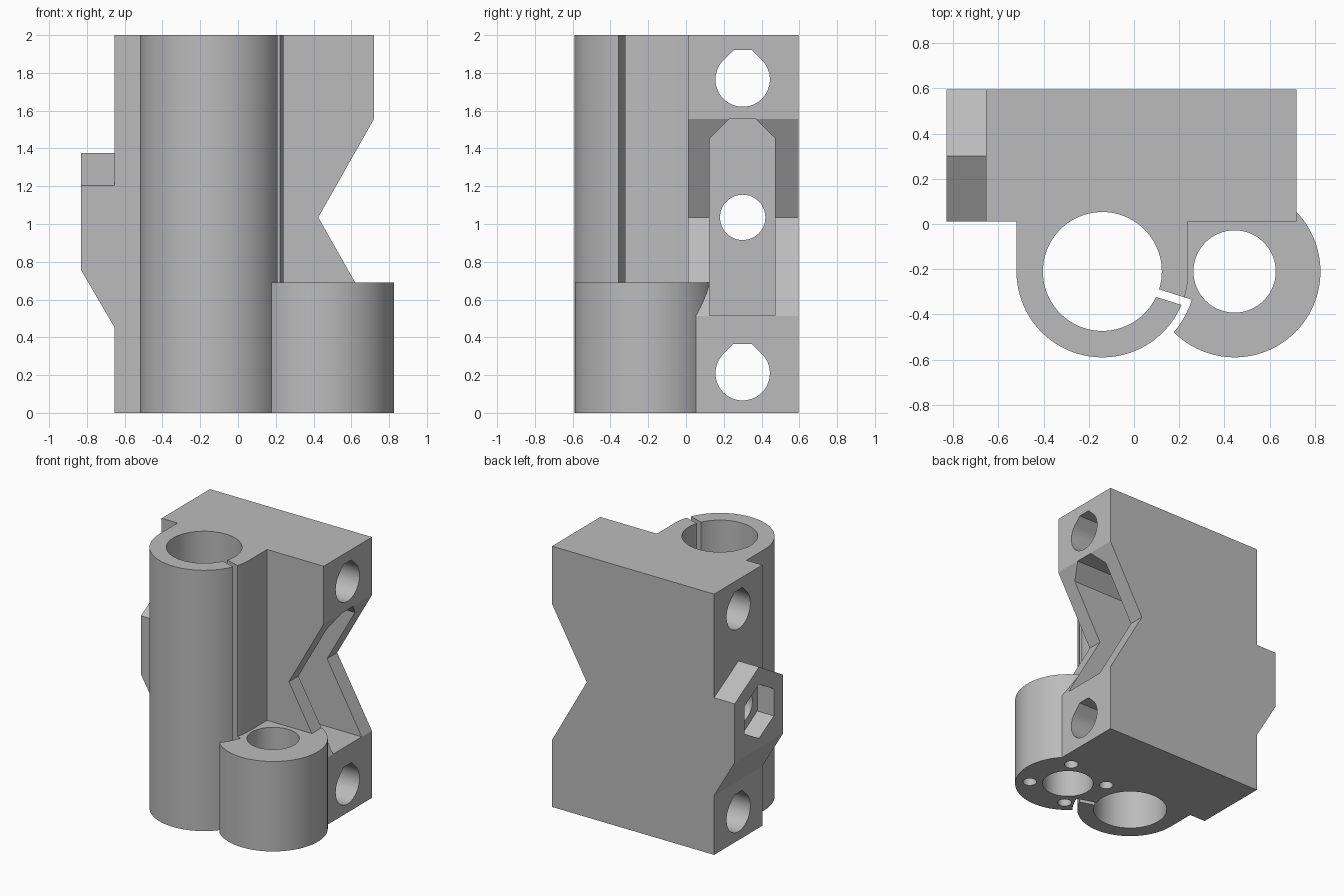
import bpy, bmesh
from math import sin, cos, radians

old = bpy.data.objects.get("Cube")
if old:
    bpy.data.objects.remove(old, do_unlink=True)

grey = bpy.data.materials.new("plain grey")
grey.use_nodes = True
grey.diffuse_color = (0.5, 0.5, 0.5, 1)
grey.node_tree.nodes["Principled BSDF"].inputs["Base Color"].default_value = (0.5, 0.5, 0.5, 1)


def prism(name, profile, axis, lo, hi):
    """Extrude a closed 2D profile along an axis from lo to hi."""
    place = {"x": lambda u, v, w: (w, u, v),
             "y": lambda u, v, w: (u, w, v),
             "z": lambda u, v, w: (u, v, w)}[axis]
    bm = bmesh.new()
    a = [bm.verts.new(place(u, v, lo)) for u, v in profile]
    b = [bm.verts.new(place(u, v, hi)) for u, v in profile]
    bm.faces.new(a)
    bm.faces.new(b)
    for i in range(len(a)):
        j = (i + 1) % len(a)
        bm.faces.new((a[i], a[j], b[j], b[i]))
    bmesh.ops.recalc_face_normals(bm, faces=bm.faces)
    mesh = bpy.data.meshes.new(name)
    bm.to_mesh(mesh)
    bm.free()
    mesh.materials.append(grey)
    obj = bpy.data.objects.new(name, mesh)
    bpy.context.collection.objects.link(obj)
    return obj


def arc(cu, cv, r, start=0, end=360, n=96):
    """Points on an arc; a full circle drops its repeated last point."""
    count = n if end - start == 360 else n + 1
    angles = [radians(start + (end - start) * i / n) for i in range(count)]
    return [(cu + r * cos(t), cv + r * sin(t)) for t in angles]


def rect(u0, v0, u1, v1):
    return [(u0, v0), (u1, v0), (u1, v1), (u0, v1)]


def combine(target, tool, operation="DIFFERENCE"):
    mod = target.modifiers.new(tool.name, "BOOLEAN")
    mod.operation = operation
    mod.solver = "EXACT"
    mod.object = tool
    bpy.context.view_layer.objects.active = target
    bpy.ops.object.modifier_apply(modifier=mod.name)
    bpy.data.objects.remove(tool, do_unlink=True)


HEIGHT = 2.0
MID_Y, MID_Z = 0.3, 1.035
FRONT, BACK, LEFT, RIGHT = 0.01, 0.595, -0.655, 0.72
BX, RX, CY, OUTER = -0.14, 0.445, -0.21, 0.38

# Main block with a V notch in one end
body = prism("carriage_end_block", rect(LEFT, FRONT, RIGHT, BACK), "z", 0, HEIGHT)
combine(body, prism("notch", [(0.425, MID_Z), (0.776, 1.655), (0.776, 0.415)], "y", -0.2, 0.8))

# Pointed nut housing with a sloping underside
nut = prism("nut_housing", [(FRONT, 0.3), (BACK, 0.3), (BACK, 1.205),
                            (MID_Y, 1.375), (FRONT, 1.205)], "x", -0.83, -0.5)
combine(nut, prism("under_slope", [(-0.9, 0.875), (-0.48, 0.155), (-0.9, 0.155)], "y", -0.2, 0.8))
combine(body, nut, "UNION")

# Tall bearing holder
holder = [(-0.52, 0.1)] + arc(BX, CY, OUTER, 180, 360) + [(0.24, 0.1)]
combine(body, prism("bearing_holder", holder, "z", 0, HEIGHT), "UNION")

# Short screw-nut boss, kept clear of the flexible holder wall
boss = prism("nut_boss", arc(RX, CY, OUTER), "z", 0, 0.69)
combine(boss, prism("clearance", [(BX, CY)] + arc(BX, CY, 0.415, -80, -17.5, 32), "z", -0.1, 0.8))
lower = prism("holder_wall", arc(BX, CY, OUTER), "z", 0, 0.69)
combine(boss, lower, "UNION")
combine(body, boss, "UNION")

# Vertical bores and the clamp slit
combine(body, prism("bearing_bore", arc(BX, CY, 0.263), "z", -0.1, 2.1))
combine(body, prism("boss_bore", arc(RX, CY, 0.182), "z", -0.1, 0.8))
t = radians(-17.5)
slit = [(BX + d * cos(t) + s * sin(t), CY + d * sin(t) - s * cos(t))
        for d, s in rect(0.2, 0, 0.415, 0.036)]
combine(body, prism("clamp_slit", slit, "z", -0.1, 2.1))

# Blind screw holes under the boss
for k in range(4):
    a = radians(55 + 90 * k)
    hole = arc(RX + 0.276 * cos(a), CY + 0.276 * sin(a), 0.05, n=24)
    combine(body, prism("screw_hole", hole, "z", -0.1, 0.35))

# Horizontal rod holes with flattened tops
for z in (0.21, 1.765):
    rod = arc(MID_Y, z, 0.144, 135, 405) + [(MID_Y + 0.049, z + 0.155), (MID_Y - 0.049, z + 0.155)]
    combine(body, prism("rod_hole", rod, "x", -1, 1))

# Idler pocket, bolt hole and hexagonal nut trap
pocket = [(0.125, 0.515), (0.472, 0.515), (0.472, 1.453), (0.37, 1.555), (0.227, 1.555), (0.125, 1.453)]
combine(body, prism("idler_pocket", pocket, "x", -0.48, 1))
combine(body, prism("bolt_hole", arc(MID_Y, MID_Z, 0.12, n=48), "x", -1, -0.3))
combine(body, prism("nut_trap", arc(MID_Y, MID_Z, 0.207, 30, 390, 6), "x", -1, -0.69))

# Smooth the round walls and keep the edges crisp
bpy.ops.object.select_all(action="DESELECT")
body.select_set(True)
bpy.context.view_layer.objects.active = body
bpy.ops.object.shade_smooth_by_angle(angle=radians(25))
